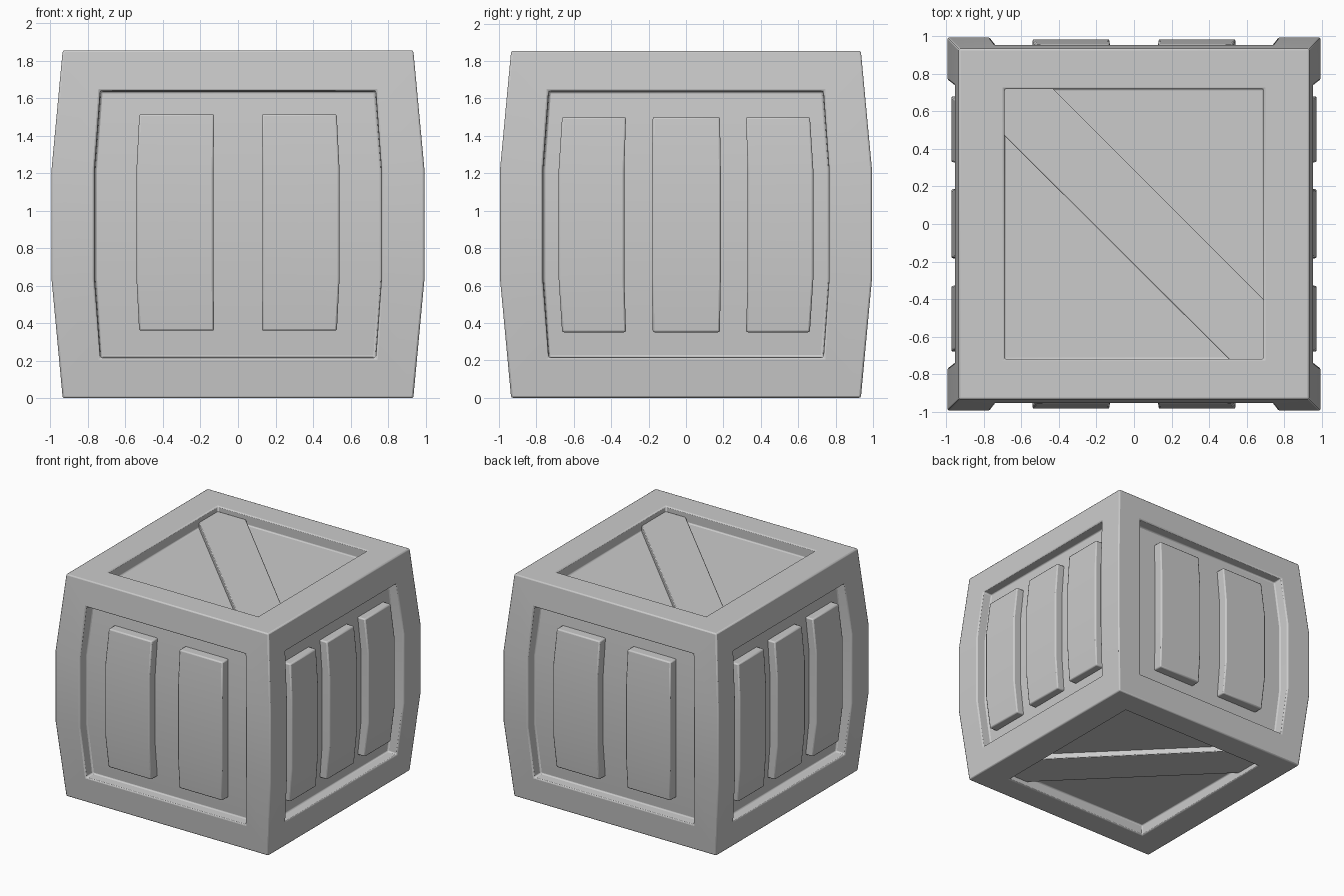
import bpy, bmesh
from mathutils import Vector

if "Cube" in bpy.data.objects:
    bpy.data.objects.remove(bpy.data.objects["Cube"])

H = 1.855          # crate height
R = 0.935          # half width at top and bottom
Z1, Z2 = 0.64, 1.215   # heights of the bulge bends
BULGE = 0.064


def bulge(z):
    if z < Z1:
        return 1 + BULGE * z / Z1
    if z > Z2:
        return 1 + BULGE * (H - z) / (H - Z2)
    return 1 + BULGE


def finish(bm, name, bend, bevel):
    """Cut bend loops, swell the sides, then soften the edges."""
    if bend:
        for z in (Z1, Z2):
            bmesh.ops.bisect_plane(bm, geom=bm.verts[:] + bm.edges[:] + bm.faces[:],
                                   plane_co=(0, 0, z), plane_no=(0, 0, 1))
        for v in bm.verts:
            s = bulge(v.co.z)
            v.co.x *= s
            v.co.y *= s
    bmesh.ops.recalc_face_normals(bm, faces=bm.faces[:])
    me = bpy.data.meshes.new(name)
    bm.to_mesh(me)
    bm.free()
    ob = bpy.data.objects.new(name, me)
    bpy.context.collection.objects.link(ob)
    bpy.ops.object.select_all(action='DESELECT')
    ob.select_set(True)
    bpy.context.view_layer.objects.active = ob
    mod = ob.modifiers.new("soft_edges", 'BEVEL')
    mod.width = bevel
    mod.segments = 2
    mod.limit_method = 'ANGLE'
    mod.angle_limit = 0.5
    bpy.ops.object.shade_smooth_by_angle(angle=0.7)
    return ob


def box(lo, hi):
    bm = bmesh.new()
    bmesh.ops.create_cube(bm, size=1)
    lo, hi = Vector(lo), Vector(hi)
    for v in bm.verts:
        v.co = Vector([(lo[i] + hi[i]) / 2 + v.co[i] * (hi[i] - lo[i]) for i in range(3)])
    return bm


# Crate body: six framed faces with straight-walled sunken panels
bm = box((-R, -R, 0), (R, R, H))
for f in bm.faces[:]:
    flat = abs(f.normal.z) > 0.5
    n = f.normal.copy()
    bmesh.ops.inset_individual(bm, faces=[f], thickness=0.215, use_even_offset=True)
    if flat:
        for v in f.verts:
            v.co.x *= 0.69 / 0.72
    bmesh.ops.inset_individual(bm, faces=[f], thickness=0.004, use_even_offset=True)
    for v in f.verts:
        v.co -= n * (0.09 if flat else 0.083)
finish(bm, "crate_body", True, 0.01)

# Upright planks on the four sides
for side, sign in (("front", -1), ("back", 1)):
    for i, c in enumerate((-0.316, 0.316)):
        y = sorted((sign * 0.83, sign * 0.926))
        bm = box((c - 0.193, y[0], 0.36), (c + 0.193, y[1], 1.515))
        finish(bm, f"{side}_plank_{i + 1}", True, 0.01)
for side, sign in (("left", -1), ("right", 1)):
    for i, (a, b) in enumerate(((-0.64, -0.31), (-0.172, 0.175), (0.31, 0.64))):
        x = sorted((sign * 0.83, sign * 0.916))
        bm = box((x[0], a, 0.35), (x[1], b, 1.5))
        finish(bm, f"{side}_plank_{i + 1}", True, 0.01)

# Diagonal braces on the lid and the underside
outline = [(-0.7, 0.48), (-0.7, 0.725), (-0.435, 0.725),
           (0.7, -0.41), (0.7, -0.725), (0.51, -0.725)]
for name, za, zb in (("top_brace", H - 0.11, H - 0.045), ("bottom_brace", 0.11, 0.045)):
    bm = bmesh.new()
    face = bm.faces.new([bm.verts.new((x, y, za)) for x, y in outline])
    ext = bmesh.ops.extrude_face_region(bm, geom=[face])
    for v in ext["geom"]:
        if isinstance(v, bmesh.types.BMVert):
            v.co.z = zb
    finish(bm, name, False, 0.006)
